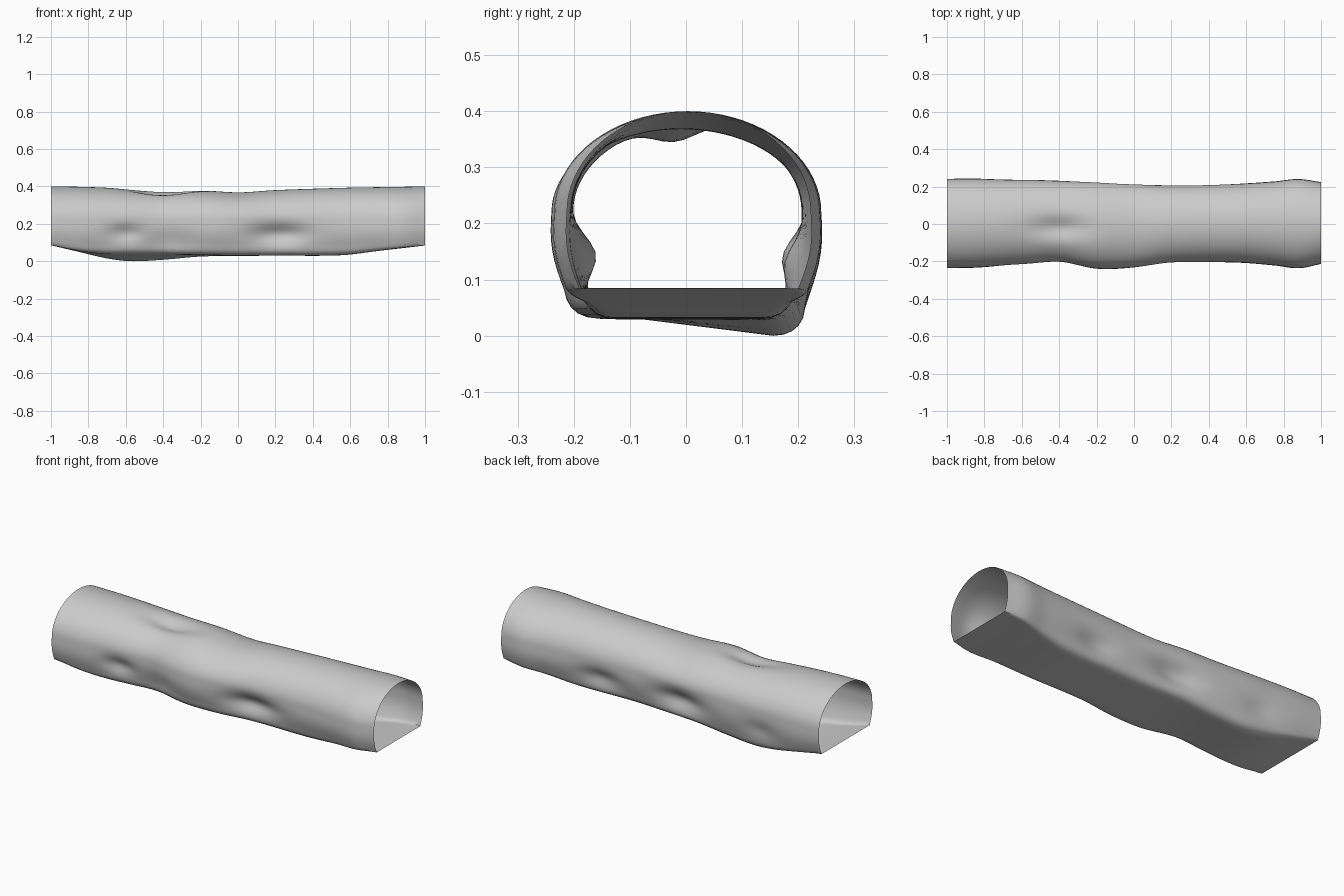
import bpy, math
from mathutils import Vector

if "Cube" in bpy.data.objects:
    bpy.data.objects.remove(bpy.data.objects["Cube"])

# Stations: x, front y, back y, floor z front, floor z back, roof z, corner radius
STATIONS = [
    (-1.00, -.235, .240, .085, .085, .400, .000),
    (-0.85, -.232, .241, .055, .050, .398, .020),
    (-0.70, -.222, .237, .038, .015, .393, .040),
    (-0.57, -.214, .236, .036, .000, .385, .050),
    (-0.40, -.202, .230, .036, .008, .377, .050),
    (-0.20, -.238, .224, .033, .025, .380, .050),
    (0.00, -.232, .214, .030, .028, .368, .050),
    (0.20, -.208, .206, .030, .030, .380, .050),
    (0.55, -.205, .214, .032, .032, .392, .045),
    (0.75, -.220, .226, .055, .055, .396, .030),
    (0.88, -.235, .239, .072, .070, .398, .010),
    (1.00, -.212, .222, .084, .084, .400, .000),
]

# Dents: centre, radii, push vector
DENTS = [
    ((-.40, -.02, .38), (.15, .055, .08), (0, 0, -.030)),
    ((.22, -.21, .145), (.15, .08, .050), (0, .045, 0)),
    ((-.60, -.22, .150), (.09, .08, .045), (0, .030, 0)),
    ((-.35, -.22, .120), (.12, .08, .060), (0, .012, 0)),
    ((-.10, .22, .140), (.15, .08, .055), (0, -.045, 0)),
    ((.40, .22, .130), (.12, .08, .050), (0, -.030, 0)),
    ((-.62, .23, .120), (.10, .08, .050), (0, -.015, 0)),
]


def station(x):
    """Catmull-Rom style blend between the listed stations."""
    n = len(STATIONS)
    i = max(k for k in range(n - 1) if STATIONS[k][0] <= x + 1e-9)
    a, b = STATIONS[i], STATIONS[i + 1]
    p, q = STATIONS[max(i - 1, 0)], STATIONS[min(i + 2, n - 1)]
    h = b[0] - a[0]
    t = (x - a[0]) / h
    out = []
    for k in range(1, 7):
        m0 = (b[k] - p[k]) / (b[0] - p[0]) * h
        m1 = (q[k] - a[k]) / (q[0] - a[0]) * h
        out.append((2*t**3 - 3*t*t + 1) * a[k] + (t**3 - 2*t*t + t) * m0
                   + (3*t*t - 2*t**3) * b[k] + (t**3 - t*t) * m1)
    return out


def section(x):
    """Closed ring: arched roof, tapering walls, flat floor."""
    yf, yb, zf, zb, top, r = station(x)
    r = max(r, .0005)
    cy, w, mid = (yf + yb) / 2, (yb - yf) / 2, .22
    ring = [Vector((x, cy + w * math.cos(a), mid + (top - mid) * math.sin(a)))
            for a in (math.pi * k / 36 for k in range(37))]

    def side(y, z, s):
        foot = Vector((x, y - s * .030, z))
        hip = Vector((x, y, mid))
        start = foot + Vector((0, s * .008, r))
        end = foot - Vector((0, s * r, 0))
        pts = []
        for k in range(1, 9):
            t = k / 8
            p = hip.lerp(start, t)
            p.y += s * .010 * math.sin(math.pi * t)
            pts.append(p)
        for k in range(1, 6):
            t = k / 5
            pts.append(start * (1-t)**2 + foot * (2*t*(1-t)) + end * t*t)
        return pts

    front, back = side(yf, zf, -1), side(yb, zb, 1)
    ring += front
    ring += [front[-1].lerp(back[-1], k / 14) for k in range(1, 14)]
    ring += back[::-1]
    for p in ring:
        q = p.copy()
        for c, rad, push in DENTS:
            d = sum(((q[k] - c[k]) / rad[k]) ** 2 for k in range(3))
            p += Vector(push) * math.exp(-d)
    return ring


# Tunnel shell, open at both ends
COLS = 100
rings = [section(-1 + 2 * i / COLS) for i in range(COLS + 1)]
n = len(rings[0])
verts = [p for ring in rings for p in ring]
faces = [(i*n + j, i*n + (j+1) % n, (i+1)*n + (j+1) % n, (i+1)*n + j)
         for i in range(COLS) for j in range(n)]
mesh = bpy.data.meshes.new("tunnel_shell")
mesh.from_pydata(verts, [], faces)
mesh.update()
mesh.flip_normals()
shell = bpy.data.objects.new("tunnel_shell", mesh)
bpy.context.collection.objects.link(shell)
if sum(p.normal.z * (p.center.z - .2) for p in mesh.polygons) < 0:
    mesh.flip_normals()
bpy.context.view_layer.objects.active = shell
shell.select_set(True)
bpy.ops.object.shade_smooth_by_angle(angle=math.radians(50))
